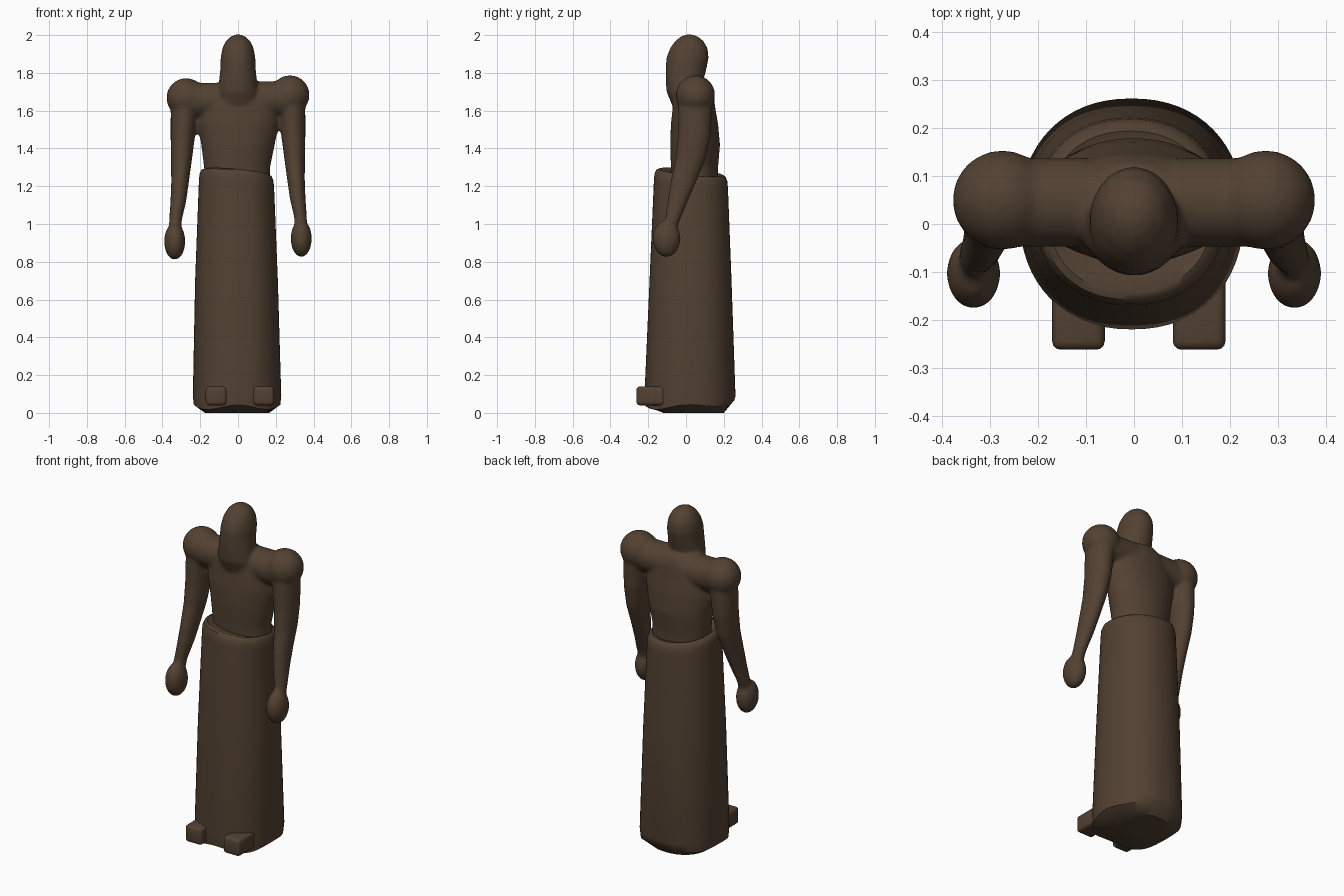
import bpy
import bmesh
import math
from mathutils import Matrix, Vector

cube = bpy.data.objects.get("Cube")
if cube:
    bpy.data.objects.remove(cube)

brown = bpy.data.materials.new("dark_brown")
brown.use_nodes = True
colour = (0.085, 0.053, 0.032, 1)
brown.diffuse_color = colour
shader = brown.node_tree.nodes["Principled BSDF"]
shader.inputs["Base Color"].default_value = colour
shader.inputs["Roughness"].default_value = 0.8


def loft(bm, rings, sides=40, power=2.0, tilt=None):
    """Skin closed oval rings given as (x, y, z, half width, half depth)."""
    loops = []
    for i, (x, y, z, rx, ry) in enumerate(rings):
        loop = []
        for k in range(sides):
            a = math.tau * k / sides
            c, s = math.cos(a), math.sin(a)
            px = x + rx * math.copysign(abs(c) ** (2 / power), c)
            py = y + ry * math.copysign(abs(s) ** (2 / power), s)
            lift = tilt(i, px, py) if tilt else 0
            loop.append(bm.verts.new((px, py, z + lift)))
        loops.append(loop)
    for low, high in zip(loops, loops[1:]):
        for k in range(sides):
            n = (k + 1) % sides
            bm.faces.new((low[k], low[n], high[n], high[k]))
    bm.faces.new(loops[0][::-1])
    bm.faces.new(loops[-1])


def ball(bm, centre, size):
    matrix = Matrix.Translation(centre) @ Matrix.Diagonal((*size, 1))
    bmesh.ops.create_uvsphere(bm, u_segments=32, v_segments=20, radius=1, matrix=matrix)


def finish(bm, name, angle=40):
    bmesh.ops.recalc_face_normals(bm, faces=bm.faces)
    mesh = bpy.data.meshes.new(name)
    bm.to_mesh(mesh)
    bm.free()
    obj = bpy.data.objects.new(name, mesh)
    bpy.context.collection.objects.link(obj)
    mesh.materials.append(brown)
    bpy.ops.object.select_all(action="DESELECT")
    bpy.context.view_layer.objects.active = obj
    obj.select_set(True)
    bpy.ops.object.shade_smooth_by_angle(angle=math.radians(angle))
    return obj


# Head, torso, shoulders and arms fused into one soft upper body
bm = bmesh.new()
loft(bm, [
    (0, 0.045, 1.18, 0.17, 0.125),
    (-0.005, 0.045, 1.30, 0.175, 0.125),
    (0, 0.048, 1.42, 0.195, 0.132),
    (0, 0.045, 1.53, 0.215, 0.125),
    (0, 0.042, 1.62, 0.215, 0.112),
    (0, 0.04, 1.69, 0.17, 0.105),
    (0, 0.025, 1.74, 0.11, 0.1),
])
loft(bm, [
    (0, 0.02, 1.62, 0.11, 0.09),
    (0, 0.0, 1.70, 0.11, 0.103),
    (0, -0.008, 1.76, 0.1, 0.1),
    (0, 0.0, 1.82, 0.094, 0.108),
    (0, 0.008, 1.88, 0.092, 0.112),
    (0, 0.015, 1.93, 0.083, 0.1),
    (0, 0.018, 1.97, 0.064, 0.074),
    (0, 0.018, 1.995, 0.036, 0.042),
    (0, 0.018, 2.005, 0.008, 0.01),
])
for side, lift in ((-1, 0), (1, 0.015)):
    ball(bm, (side * 0.275, 0.05, 1.668 + lift), (0.104, 0.104, 0.104))
    # Rounded bar between chest and shoulder
    bar = Matrix.Translation((side * 0.14, 0.045, 1.655 + lift / 2)) @ Matrix.Rotation(math.pi / 2, 4, "Y")
    bmesh.ops.create_cone(bm, cap_ends=True, segments=32, radius1=0.093, radius2=0.093, depth=0.27, matrix=bar)
    loft(bm, [
        (side * 0.334, -0.1, 0.93 + lift, 0.035, 0.04),
        (side * 0.331, -0.068, 1.02 + lift, 0.034, 0.042),
        (side * 0.316, -0.04, 1.12 + lift, 0.042, 0.056),
        (side * 0.307, -0.01, 1.22 + lift, 0.047, 0.07),
        (side * 0.3, 0.025, 1.33 + lift, 0.055, 0.08),
        (side * 0.293, 0.044, 1.45 + lift, 0.064, 0.087),
        (side * 0.288, 0.048, 1.56 + lift, 0.069, 0.09),
        (side * 0.28, 0.05, 1.66 + lift, 0.075, 0.09),
    ], sides=28)
    ball(bm, (side * 0.335, -0.103, 0.908 + lift), (0.056, 0.074, 0.098))
body = finish(bm, "upper_body", 180)
remesh = body.modifiers.new("Fuse", "REMESH")
remesh.mode = "VOXEL"
remesh.voxel_size = 0.01
remesh.use_smooth_shade = True
soften = body.modifiers.new("Soften", "SMOOTH")
soften.factor = 0.5
soften.iterations = 8


# Long robe with a sloping waist rim and uneven hem
def robe_slope(i, x, y):
    if i >= 4:
        return -0.09 * x - 0.1 * (y - 0.02)
    if i == 1:
        return 0.1 * max(y, 0) + 0.012 * math.cos(4 * math.atan2(y, x))
    return 0


bm = bmesh.new()
loft(bm, [
    (-0.005, 0.04, 0.0, 0.17, 0.16),
    (-0.005, 0.02, 0.03, 0.229, 0.236),
    (-0.005, 0.021, 0.09, 0.234, 0.241),
    (-0.008, 0.024, 0.7, 0.219, 0.217),
    (-0.008, 0.026, 1.21, 0.199, 0.196),
    (-0.008, 0.026, 1.245, 0.196, 0.193),
    (-0.008, 0.026, 1.267, 0.187, 0.184),
    (-0.008, 0.026, 1.275, 0.172, 0.168),
    (-0.008, 0.03, 1.262, 0.15, 0.13),
], sides=64, power=2.2, tilt=robe_slope)
finish(bm, "robe", 45)

# Square toes peeking out under the front of the robe
for name, x in (("right_foot", -0.116), ("left_foot", 0.136)):
    bm = bmesh.new()
    matrix = Matrix.Translation(Vector((x, -0.17, 0.09))) @ Matrix.Diagonal((0.11, 0.185, 0.1, 1))
    bmesh.ops.create_cube(bm, size=1, matrix=matrix)
    bmesh.ops.bevel(bm, geom=bm.edges[:], offset=0.018, segments=3, profile=0.5, affect="EDGES")
    finish(bm, name, 50)
